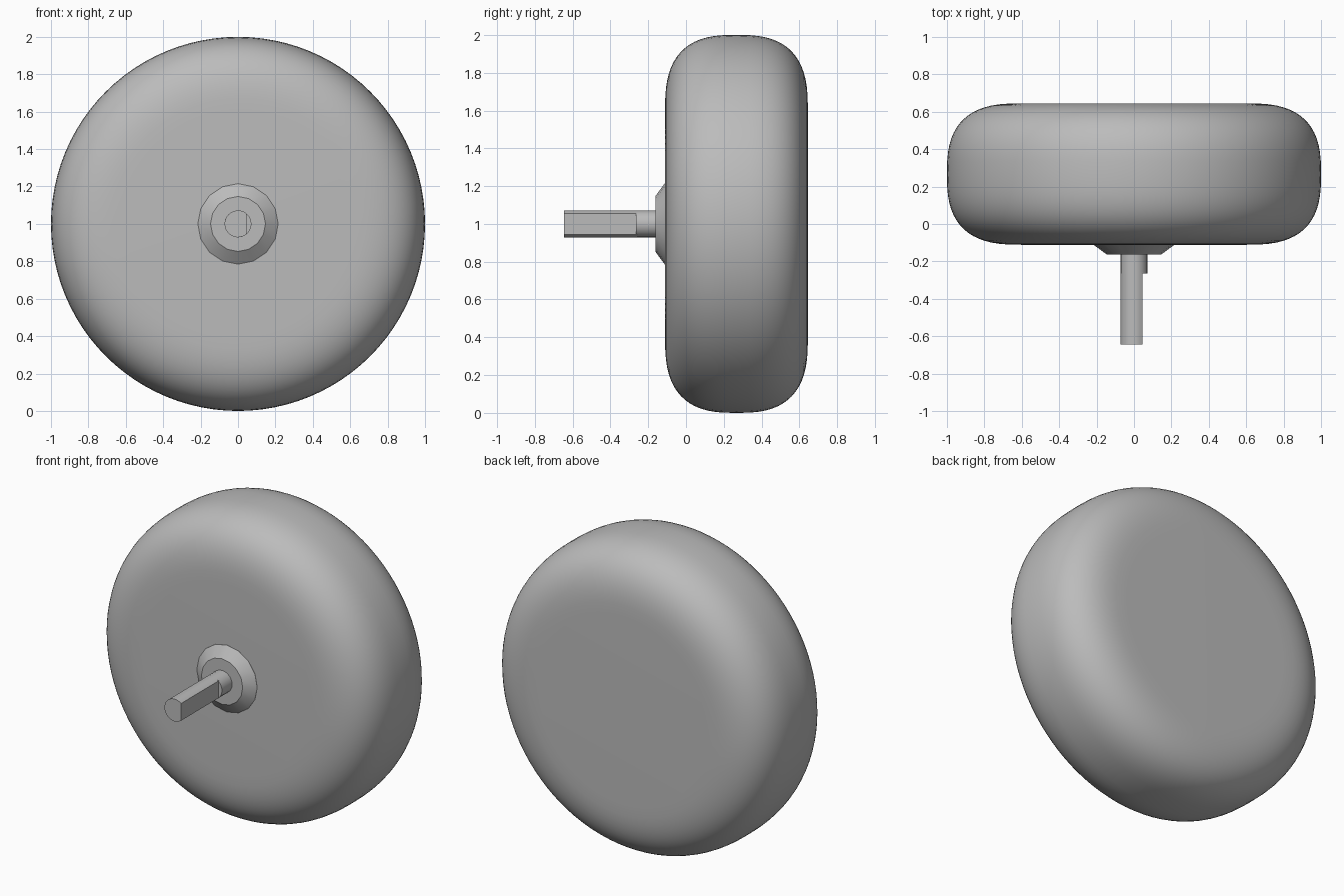
import bpy, bmesh
from math import sin, cos, pi, acos, radians

cube = bpy.data.objects.get("Cube")
if cube:
    bpy.data.objects.remove(cube)

grey = bpy.data.materials.new("light_grey")
grey.use_nodes = True
colour = (0.5, 0.5, 0.5, 1)
grey.diffuse_color = colour
grey.node_tree.nodes["Principled BSDF"].inputs["Base Color"].default_value = colour

AXIS_Z = 1.0


def circle(radius, y, sides):
    """Ring of points around the wheel axis."""
    return [(radius * cos(2 * pi * i / sides), y, AXIS_Z + radius * sin(2 * pi * i / sides))
            for i in range(sides)]


def d_section(radius, flat_x, y, sides):
    """Round section with its +x side cut flat."""
    start = acos(flat_x / radius)
    step = 2 * (pi - start) / sides
    return [(radius * cos(start + i * step), y, AXIS_Z + radius * sin(start + i * step))
            for i in range(sides + 1)]


def loft(name, rings, smooth_angle=30):
    """Skin matching rings and close both ends."""
    bm = bmesh.new()
    loops = [[bm.verts.new(p) for p in ring] for ring in rings]
    n = len(loops[0])
    for a, b in zip(loops, loops[1:]):
        for i in range(n):
            j = (i + 1) % n
            bm.faces.new((a[i], a[j], b[j], b[i]))
    bm.faces.new(loops[0])
    bm.faces.new(loops[-1])
    bmesh.ops.recalc_face_normals(bm, faces=bm.faces)
    mesh = bpy.data.meshes.new(name)
    bm.to_mesh(mesh)
    bm.free()
    mesh.materials.append(grey)
    obj = bpy.data.objects.new(name, mesh)
    bpy.context.collection.objects.link(obj)
    bpy.ops.object.select_all(action="DESELECT")
    obj.select_set(True)
    bpy.context.view_layer.objects.active = obj
    bpy.ops.object.shade_smooth_by_angle(angle=radians(smooth_angle))
    return obj


# Wheel body: softly squared rim between two flat discs
MID_Y, HALF_WIDTH, FLAT_R, ROUND = 0.267, 0.378, 0.6, 2.75
STEPS = 32
rings = []
for k in range(STEPS + 1):
    t = -pi / 2 + pi * k / STEPS
    across = abs(sin(t)) ** (2 / ROUND) * (1 if t > 0 else -1)
    out = max(cos(t), 0) ** (2 / ROUND)
    rings.append(circle(FLAT_R + (1 - FLAT_R) * out, MID_Y + HALF_WIDTH * across, 96))
loft("wheel_body", rings)

# Tapered hub boss on the front disc
loft("hub_boss", [circle(0.215, -0.1, 16), circle(0.215, -0.112, 16),
                  circle(0.147, -0.162, 16)], 25)

# Axle: round collar, then a long D-shaped shaft
loft("axle_collar", [circle(0.072, -0.15, 20), circle(0.072, -0.265, 20)])
loft("axle_shaft", [d_section(0.072, 0.046, -0.26, 18), d_section(0.072, 0.046, -0.645, 18)])
